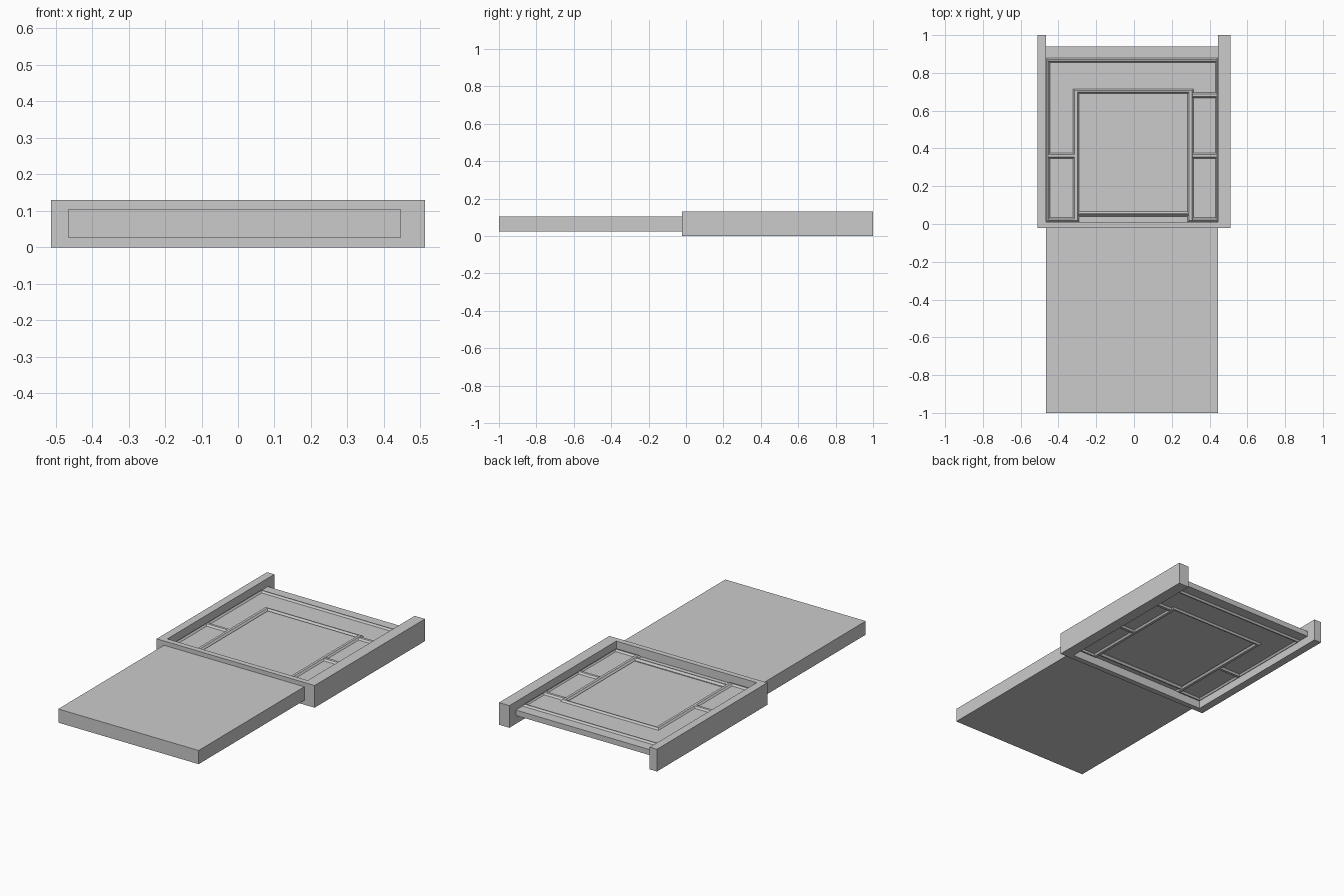
import bpy

if "Cube" in bpy.data.objects:
    bpy.data.objects.remove(bpy.data.objects["Cube"])

MID = 0.065  # mid height shared by all the parts


def mesh(name, verts, faces):
    me = bpy.data.meshes.new(name)
    me.from_pydata(verts, [], faces)
    ob = bpy.data.objects.new(name, me)
    bpy.context.collection.objects.link(ob)
    return ob


def prism(name, outline, z0, z1):
    """Extrude a counter-clockwise xy outline from z0 to z1."""
    n = len(outline)
    verts = [(x, y, z) for z in (z0, z1) for x, y in outline]
    faces = [tuple(reversed(range(n))), tuple(range(n, 2 * n))]
    faces += [(i, (i + 1) % n, n + (i + 1) % n, n + i) for i in range(n)]
    return mesh(name, verts, faces)


def rect(x0, x1, y0, y1):
    return [(x0, y0), (x1, y0), (x1, y1), (x0, y1)]


def moulding(name, x0, x1, y0, y1, side):
    """Strip with sloping sides on the upper (1) or lower (-1) face."""
    t = 0.009
    base, top = MID + side * 0.015, MID + side * 0.026
    verts = [(x, y, base) for x, y in rect(x0, x1, y0, y1)]
    verts += [(x, y, top) for x, y in rect(x0 + t, x1 - t, y0 + t, y1 - t)]
    faces = [(4, 5, 6, 7)] + [(i, (i + 1) % 4, 4 + (i + 1) % 4, 4 + i) for i in range(4)]
    faces.append((3, 2, 1, 0))
    if side < 0:
        faces = [tuple(reversed(f)) for f in faces]
    return mesh(name, verts, faces)


# Front slab
prism("front_slab", rect(-0.465, 0.445, -1, -0.02), 0.025, 0.105)

# U-shaped surround
prism("surround", [(-0.512, -0.022), (0.512, -0.022), (0.512, 1), (0.445, 1),
                   (0.445, 0.01), (-0.465, 0.01), (-0.465, 1), (-0.512, 1)], 0, 0.13)

# Panel board with a rectangular opening, and the thinner centre panel in it
L, R, B, T = -0.305, 0.302, 0.06, 0.71
z0, z1 = MID - 0.016, MID + 0.016
prism("board_left", rect(-0.465, L, 0.01, 0.94), z0, z1)
prism("board_right", rect(R, 0.445, 0.01, 0.94), z0, z1)
prism("board_back", rect(L, R, T, 0.94), z0, z1)
prism("board_front", rect(L, R, 0.01, B), z0, z1)
prism("centre_panel", rect(L, R, B, T), MID - 0.008, MID + 0.008)

# Mouldings on both faces of the board
strips = [
    (-0.465, 0.445, 0.855, 0.88),
    (-0.465, -0.445, 0.01, 0.88), (0.43, 0.445, 0.01, 0.88),
    (-0.465, -0.305, 0.345, 0.378), (-0.465, -0.305, 0.01, 0.035),
    (0.302, 0.445, 0.345, 0.378), (0.302, 0.445, 0.665, 0.698),
    (0.302, 0.445, 0.01, 0.035),
    (-0.323, -0.29, 0.01, 0.712), (0.283, 0.316, 0.01, 0.712),
    (-0.3, 0.3, 0.04, 0.065), (-0.323, 0.316, 0.69, 0.715),
]
for i, s in enumerate(strips):
    for side, label in ((1, "upper"), (-1, "lower")):
        moulding(f"{label}_moulding_{i}", *s, side)
